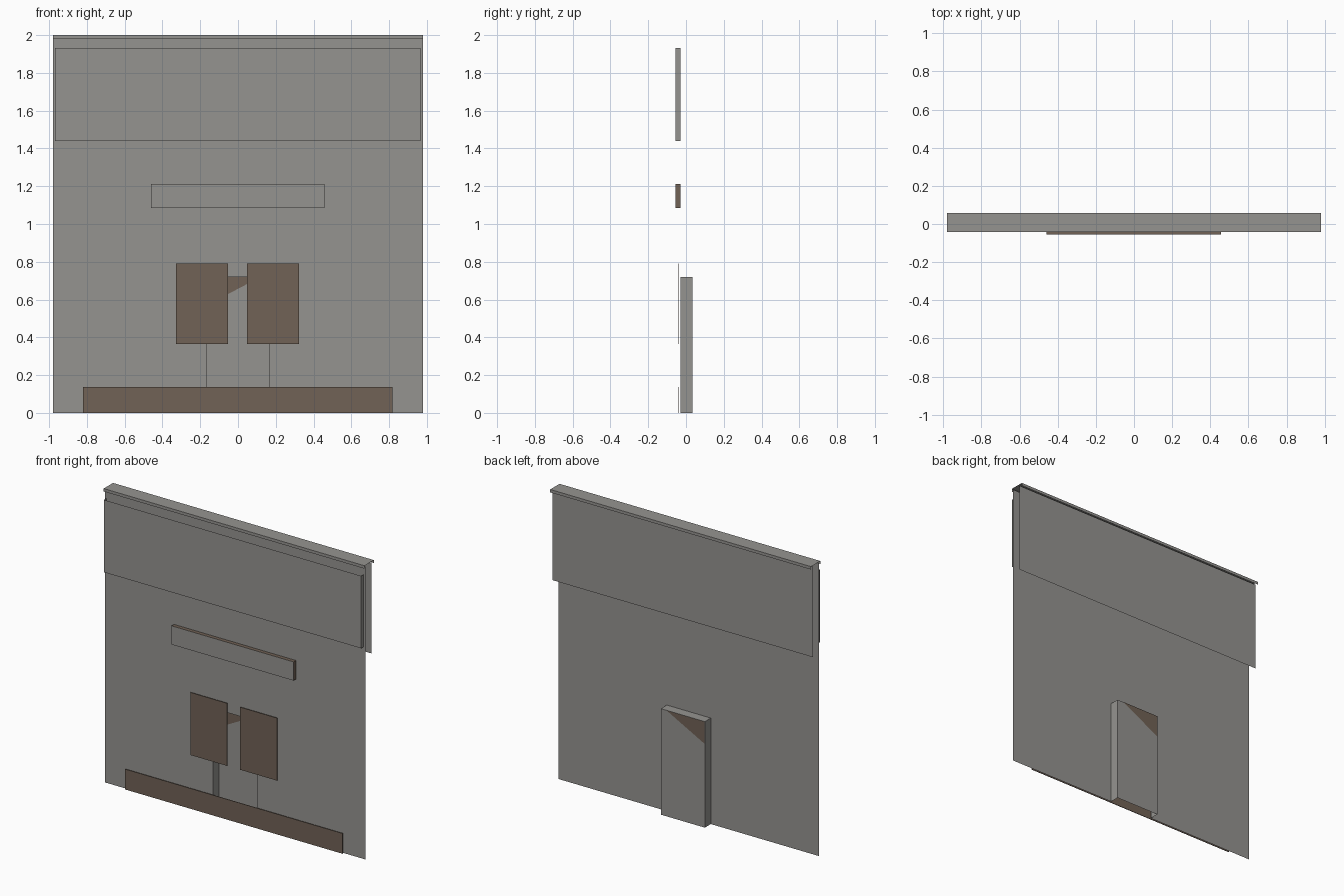
import bpy
import bmesh

cube = bpy.data.objects.get("Cube")
if cube:
    bpy.data.objects.remove(cube, do_unlink=True)


def material(name, rgb):
    m = bpy.data.materials.new(name)
    m.use_nodes = True
    m.diffuse_color = (*rgb, 1)
    m.node_tree.nodes["Principled BSDF"].inputs["Base Color"].default_value = (*rgb, 1)
    return m


GREY = material("wall_grey", (0.30, 0.295, 0.28))
BROWN = material("wood_brown", (0.165, 0.122, 0.093))


def finish(name, bm, mats):
    mesh = bpy.data.meshes.new(name)
    bm.to_mesh(mesh)
    bm.free()
    for m in mats:
        mesh.materials.append(m)
    ob = bpy.data.objects.new(name, mesh)
    bpy.context.collection.objects.link(ob)
    return ob


def sheet(name, outline, y, mat, flip=False):
    """Flat sheet from an x, z outline; faces the front unless flipped."""
    bm = bmesh.new()
    face = bm.faces.new([bm.verts.new((x, y, z)) for x, z in outline])
    if flip:
        face.normal_flip()
    return finish(name, bm, [mat])


def box(name, xs, ys, zs, mat, omit=(), edge_mat=None):
    """Box with the named sides left open; edge_mat colours all but front and back."""
    sides = {"left": (1, 0, 0), "right": (-1, 0, 0), "back": (0, 1, 0),
             "front": (0, -1, 0), "top": (0, 0, 1), "bottom": (0, 0, -1)}
    bm = bmesh.new()
    bmesh.ops.create_cube(bm, size=1)
    for v in bm.verts:
        v.co = [lo + (c + 0.5) * (hi - lo) for c, (lo, hi) in zip(v.co, (xs, ys, zs))]
    bm.normal_update()
    for f in bm.faces:
        f.material_index = 1 if edge_mat and abs(f.normal.y) < 0.5 else 0
    gone = [f for f in bm.faces
            if any(f.normal.dot(sides[s]) > 0.9 for s in omit)]
    bmesh.ops.delete(bm, geom=gone, context="FACES")
    return finish(name, bm, [mat] + ([edge_mat] if edge_mat else []))


HALF = 0.98            # half width of the wall
WALL, BACK = -0.03, 0.034
DOOR, DOOR_TOP = 0.165, 0.72
FRONT = -0.056

# Wall with a doorway notch
sheet("front_wall", [(-HALF, 0), (-DOOR, 0), (-DOOR, DOOR_TOP), (DOOR, DOOR_TOP),
                     (DOOR, 0), (HALF, 0), (HALF, 1.99), (-HALF, 1.99)], WALL, GREY)

# Upper rear wall and the coping over both walls
sheet("rear_parapet", [(-HALF, 1.375), (HALF, 1.375), (HALF, 1.99), (-HALF, 1.99)],
      BACK, GREY, flip=True)
box("coping", (-HALF, HALF), (-0.042, 0.058), (1.98, 2.0), GREY,
    omit=("left", "right", "bottom"))

# Door recess, open to the front and below
box("door_recess", (-DOOR, DOOR), (WALL, BACK), (0, DOOR_TOP), GREY,
    omit=("front", "bottom"))

# Brown corner patch on both sides of the door
patch = [(-DOOR, 0.57), (0.12, DOOR_TOP), (-DOOR, DOOR_TOP)]
sheet("door_patch_front", patch, BACK - 0.002, BROWN)
sheet("door_patch_back", patch, BACK + 0.002, BROWN, flip=True)

# Raised sign panel and smaller board
box("sign_panel", (-0.968, 0.965), (FRONT, WALL), (1.44, 1.932), GREY,
    omit=("back", "top", "bottom"))
box("name_board", (-0.46, 0.457), (FRONT, WALL), (1.085, 1.212), GREY,
    omit=("back",), edge_mat=BROWN)

# Thin boards standing just off the wall
for name, xs, zs in (("right_board", (-0.328, -0.052), (0.365, 0.79)),
                     ("left_board", (0.047, 0.323), (0.365, 0.79)),
                     ("base_board", (-0.82, 0.817), (0, 0.138))):
    box(name, xs, (-0.043, -0.039), zs, BROWN)
